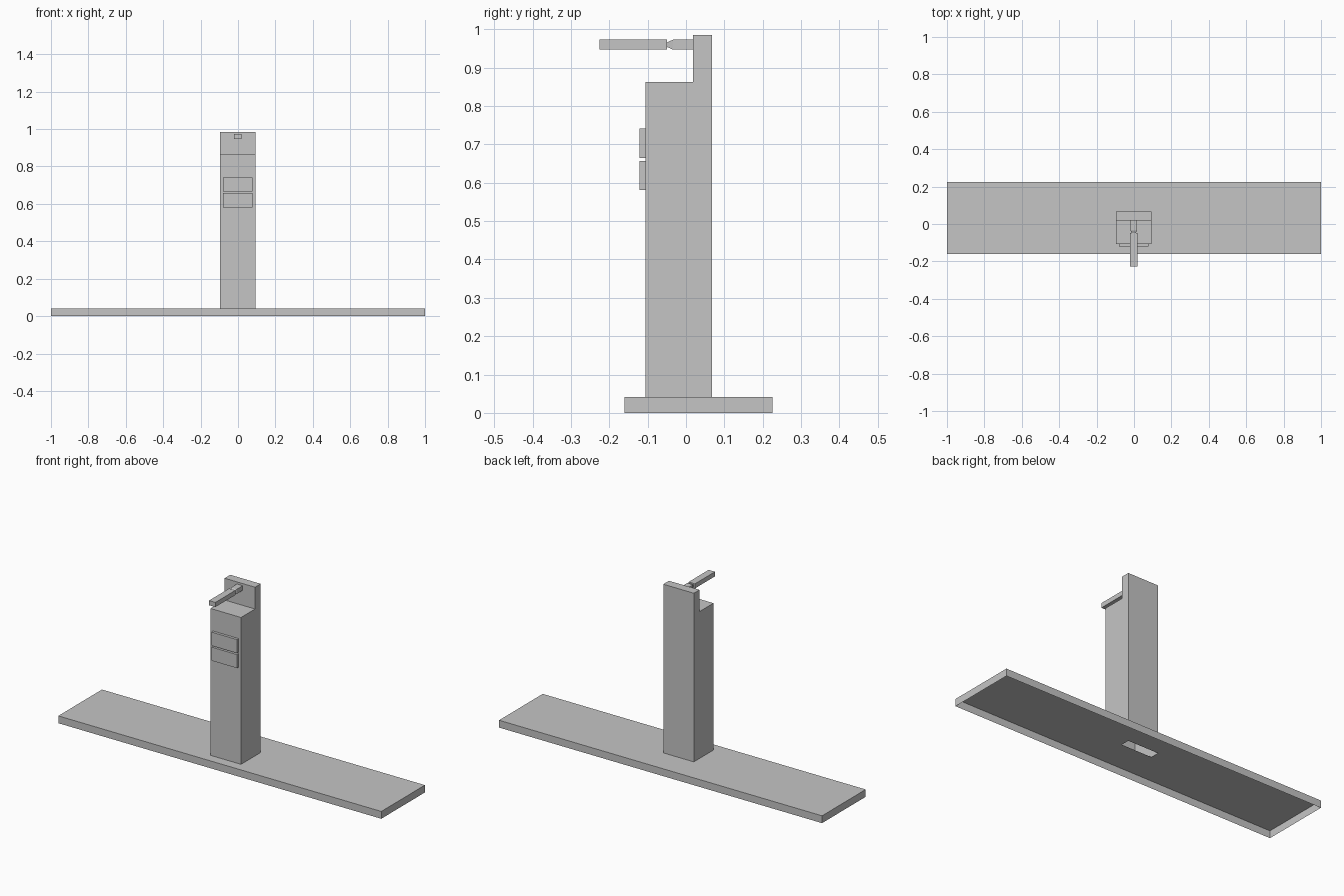
import bpy, bmesh

if "Cube" in bpy.data.objects:
    bpy.data.objects.remove(bpy.data.objects["Cube"])

grey = bpy.data.materials.new("light_grey")
grey.diffuse_color = (0.56, 0.56, 0.56, 1)
grey.use_nodes = True
grey.node_tree.nodes["Principled BSDF"].inputs["Base Color"].default_value = grey.diffuse_color
CX = -0.0015  # the tower sits a hair left of centre


def finish(name, bm, recalc=True):
    if recalc:
        bmesh.ops.recalc_face_normals(bm, faces=bm.faces)
    me = bpy.data.meshes.new(name)
    bm.to_mesh(me)
    bm.free()
    me.materials.append(grey)
    ob = bpy.data.objects.new(name, me)
    bpy.context.collection.objects.link(ob)
    return ob


def quad(bm, *pts):
    return bm.faces.new([bm.verts.new(p) for p in pts])


def loft(name, sections):
    """Rectangular sections (y, half_x, z0, z1) joined along y, capped at both ends."""
    bm = bmesh.new()
    rings = [[bm.verts.new((CX + sx * h, y, z)) for sx, z in
              ((-1, z0), (1, z0), (1, z1), (-1, z1))] for y, h, z0, z1 in sections]
    for a, b in zip(rings, rings[1:]):
        for i in range(4):
            j = (i + 1) % 4
            bm.faces.new((a[i], a[j], b[j], b[i]))
    bm.faces.new(rings[0])
    bm.faces.new(rings[-1])
    return finish(name, bm)


# Base: shell open underneath, with a slot in the top below the back slab
X, Y0, Y1, H = 1.0, -0.161, 0.225, 0.041
HX0, HX1, HY0, HY1 = CX - 0.0945, CX + 0.0945, 0.018, 0.068
bm = bmesh.new()
xs, ys = (-X, HX0, HX1, X), (Y0, HY0, HY1, Y1)
for i in range(3):
    for j in range(3):
        if (i, j) != (1, 1):
            quad(bm, (xs[i], ys[j], H), (xs[i + 1], ys[j], H),
                 (xs[i + 1], ys[j + 1], H), (xs[i], ys[j + 1], H))
corners = ((-X, Y0), (X, Y0), (X, Y1), (-X, Y1))
for (ax, ay), (bx, by) in zip(corners, corners[1:] + corners[:1]):
    quad(bm, (ax, ay, 0), (bx, by, 0), (bx, by, H), (ax, ay, H))
finish("base", bm, recalc=False)

# Tower: stepped side profile extruded across x, open at the bottom
profile = [(-0.106, H), (-0.106, 0.863), (0.018, 0.863),
           (0.018, 0.985), (0.068, 0.985), (0.068, H)]
bm = bmesh.new()
left = [bm.verts.new((HX0, y, z)) for y, z in profile]
right = [bm.verts.new((HX1, y, z)) for y, z in profile]
for k in range(5):
    bm.faces.new((left[k], left[k + 1], right[k + 1], right[k]))
bm.faces.new(left)
bm.faces.new(right)
finish("tower", bm)

# Two front panels
for name, z0, z1 in (("upper_panel", 0.665, 0.741), ("lower_panel", 0.581, 0.657)):
    loft(name, [(-0.121, 0.079, z0, z1), (-0.106, 0.079, z0, z1)])

# Spout arm: stub from the slab tapering to a neck, then the long bar
loft("arm_stub", [(0.018, 0.018, 0.947, 0.973), (-0.034, 0.018, 0.947, 0.973),
                  (-0.049, 0.010, 0.954, 0.966)])
loft("arm_bar", [(-0.226, 0.0195, 0.947, 0.973), (-0.049, 0.0195, 0.947, 0.973)])
